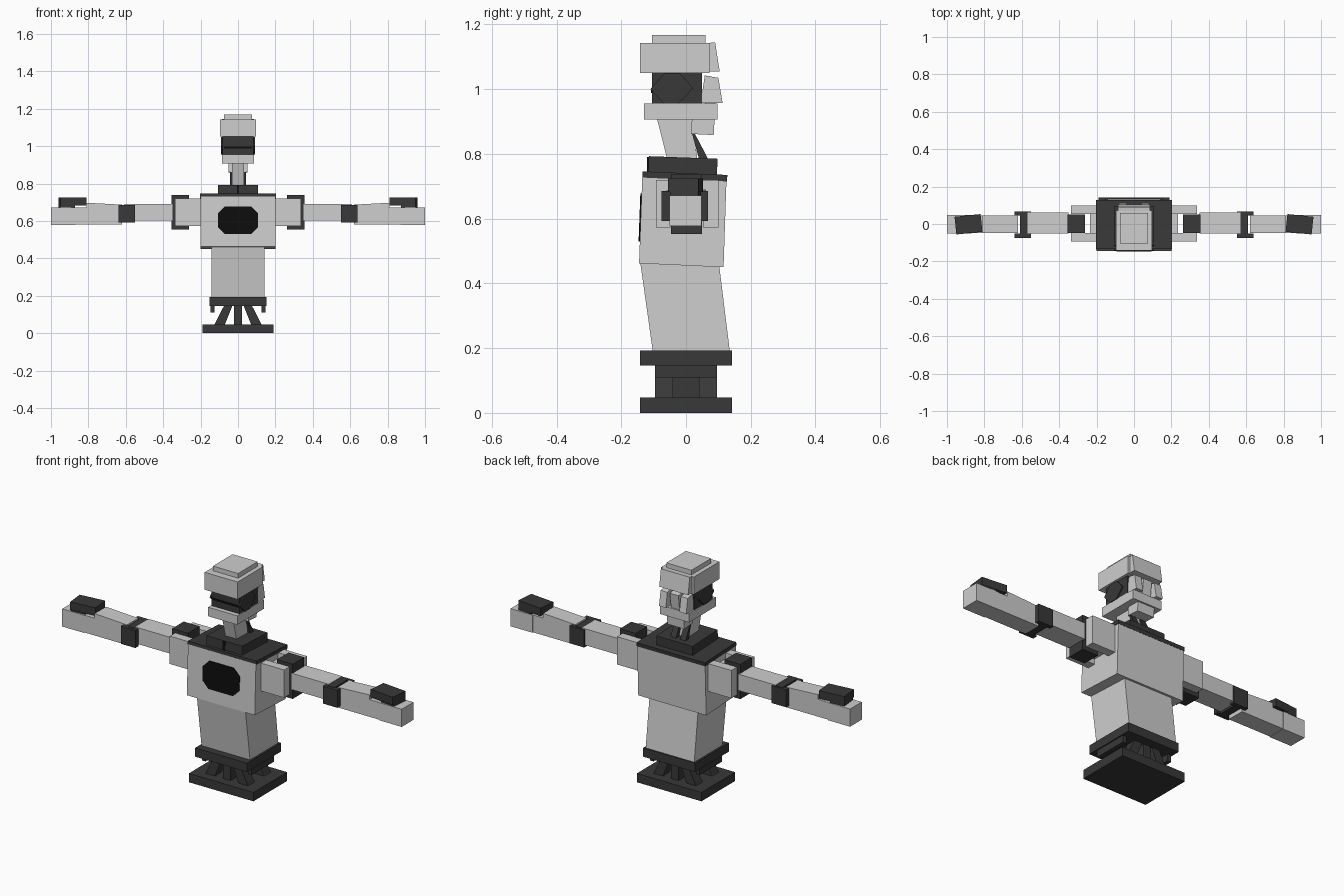
import bpy, bmesh, math
from mathutils import Matrix, Vector

if "Cube" in bpy.data.objects:
    bpy.data.objects.remove(bpy.data.objects["Cube"])


def material(name, r, g, b):
    m = bpy.data.materials.new(name)
    m.diffuse_color = (r, g, b, 1)
    m.use_nodes = True
    m.node_tree.nodes["Principled BSDF"].inputs["Base Color"].default_value = m.diffuse_color
    return m


LIGHT = material("light grey", 0.62, 0.62, 0.62)
DARK = material("dark grey", 0.04, 0.04, 0.04)
BLACK = material("black", 0.004, 0.004, 0.004)


def finish(name, bm, mat):
    bmesh.ops.recalc_face_normals(bm, faces=bm.faces)
    me = bpy.data.meshes.new(name)
    bm.to_mesh(me)
    bm.free()
    me.materials.append(mat)
    ob = bpy.data.objects.new(name, me)
    bpy.context.collection.objects.link(ob)
    return ob


def box(name, mat, x, y, z, rot=0, axis='X'):
    """Box from ranges, optionally turned about its centre (degrees)."""
    c = Vector((sum(x) / 2, sum(y) / 2, sum(z) / 2))
    size = (x[1] - x[0], y[1] - y[0], z[1] - z[0], 1)
    bm = bmesh.new()
    bmesh.ops.create_cube(bm, size=1, matrix=Matrix.Translation(c)
                          @ Matrix.Rotation(math.radians(rot), 4, axis)
                          @ Matrix.Diagonal(size))
    return finish(name, bm, mat)


def prism(name, mat, pts, lo, hi, axis='X'):
    """Extrude an outline: (y, z) along X, or (x, z) along Y."""
    bm = bmesh.new()
    put = (lambda p, d: (d, *p)) if axis == 'X' else (lambda p, d: (p[0], d, p[1]))
    a = [bm.verts.new(put(p, lo)) for p in pts]
    b = [bm.verts.new(put(p, hi)) for p in pts]
    bm.faces.new(a)
    bm.faces.new(b[::-1])
    for i in range(len(pts)):
        j = (i + 1) % len(pts)
        bm.faces.new((a[i], a[j], b[j], b[i]))
    return finish(name, bm, mat)


def mirror(ob):
    ob.modifiers.new("mirror", 'MIRROR')
    return ob


# Base, struts and hip plate
box("base_plate", DARK, (-.19, .19), (-.142, .142), (0, .047))
box("hip_plate", DARK, (-.153, .153), (-.142, .142), (.146, .193))
mirror(box("hip_tab", DARK, (.125, .147), (-.095, .095), (.11, .146)))
box("centre_post", DARK, (-.022, .022), (-.095, .095), (.047, .146))
for y in (-.095, .04):
    mirror(prism("leg_strut", DARK, [(.07, .047), (.125, .047), (.075, .146), (.03, .146)],
                 y, y + .055, 'Y'))

# Waist and torso
prism("waist", LIGHT, [(-.103, .193), (.135, .193), (.102, .46), (-.142, .47)], -.143, .143)
prism("torso", LIGHT, [(-.145, .462), (.116, .45), (.125, .718), (-.135, .73)], -.2, .2)
prism("shoulder_plate", DARK, [(-.135, .727), (.126, .715), (.128, .735), (-.134, .746)], -.202, .202)
prism("collar", DARK, [(-.117, .742), (.096, .732), (.097, .785), (-.115, .793)], -.106, .106)
box("collar_slit", BLACK, (-.006, .006), (-.12, -.114), (.745, .79))

# Chest panel, lying on the sloped chest
w, c, z0, z1 = .108, .036, .53, .677
panel = prism("chest_panel", BLACK, [(-w, z0 + c), (-w + c, z0), (w - c, z0), (w, z0 + c),
              (w, z1 - c), (w - c, z1), (-w + c, z1), (-w, z1 - c)], -.004, .004, 'Y')
for v in panel.data.vertices:
    v.co.y += -.145 + (v.co.z - .462) * .037

# Neck
prism("neck", LIGHT, [(-.057, .78), (.035, .78), (.02, .91), (-.09, .91)], -.033, .033)
mirror(prism("neck_strut", DARK, [(.04, .785), (.068, .785), (.026, .865), (.018, .865)], .012, .044))

# Head
box("jaw", LIGHT, (-.086, .086), (-.129, .097), (.907, .955))
box("skull_base", LIGHT, (-.05, .05), (.017, .087), (.86, .91), -3)
box("face", DARK, (-.083, .083), (-.105, .05), (.953, 1.052))
box("visor", BLACK, (-.075, .075), (-.108, -.104), (.988, .998))
mirror(prism("ear", DARK, [(-.11, 1.0), (-.068, 1.048), (-.018, 1.048), (.022, 1.003),
             (-.024, .955), (-.068, .955)], .08, .09))
box("cranium", LIGHT, (-.097, .097), (-.142, .073), (1.05, 1.143))
box("cap", LIGHT, (-.074, .074), (-.105, .06), (1.14, 1.168))
prism("cranium_back", LIGHT, [(.07, 1.055), (.104, 1.055), (.09, 1.145), (.072, 1.143)], -.085, .085)
prism("nape_panel", LIGHT, [(.048, .957), (.09, .955), (.1, 1.035), (.06, 1.042)], -.025, .025)
mirror(prism("nape_side", LIGHT, [(.045, .957), (.113, .957), (.1, 1.035), (.058, 1.042)], .04, .08))

# Shoulders
for name, y in (("shoulder_front", (-.093, -.048)), ("shoulder_back", (.053, .1))):
    mirror(box(name, LIGHT, (.195, .337), y, (.572, .72)))
mirror(box("shoulder_link", LIGHT, (.195, .235), (-.048, .053), (.6, .69)))
mirror(box("shoulder_joint", DARK, (.262, .355), (-.047, .05), (.553, .738)))

# Arms
mirror(box("upper_arm", LIGHT, (.35, .57), (-.05, .062), (.603, .69)))
for y in ((-.075, -.05), (.045, .068)):
    mirror(box("elbow_cheek", DARK, (.552, .638), y, (.592, .685)))
mirror(box("elbow_band", DARK, (.57, .61), (-.06, .06), (.592, .687)))
mirror(prism("forearm", LIGHT, [(.62, .58), (.87, .58), (.87, .672), (.81, .672),
             (.81, .697), (.62, .687)], -.049, .046, 'Y'))
mirror(box("hand", LIGHT, (.87, 1.0), (-.051, .048), (.578, .672)))
mirror(box("wrist_block", DARK, (.815, .955), (-.049, .046), (.682, .724), -6, 'Z'))
mirror(box("wrist_mount", DARK, (.875, .955), (-.045, .042), (.668, .69), -6, 'Z'))
